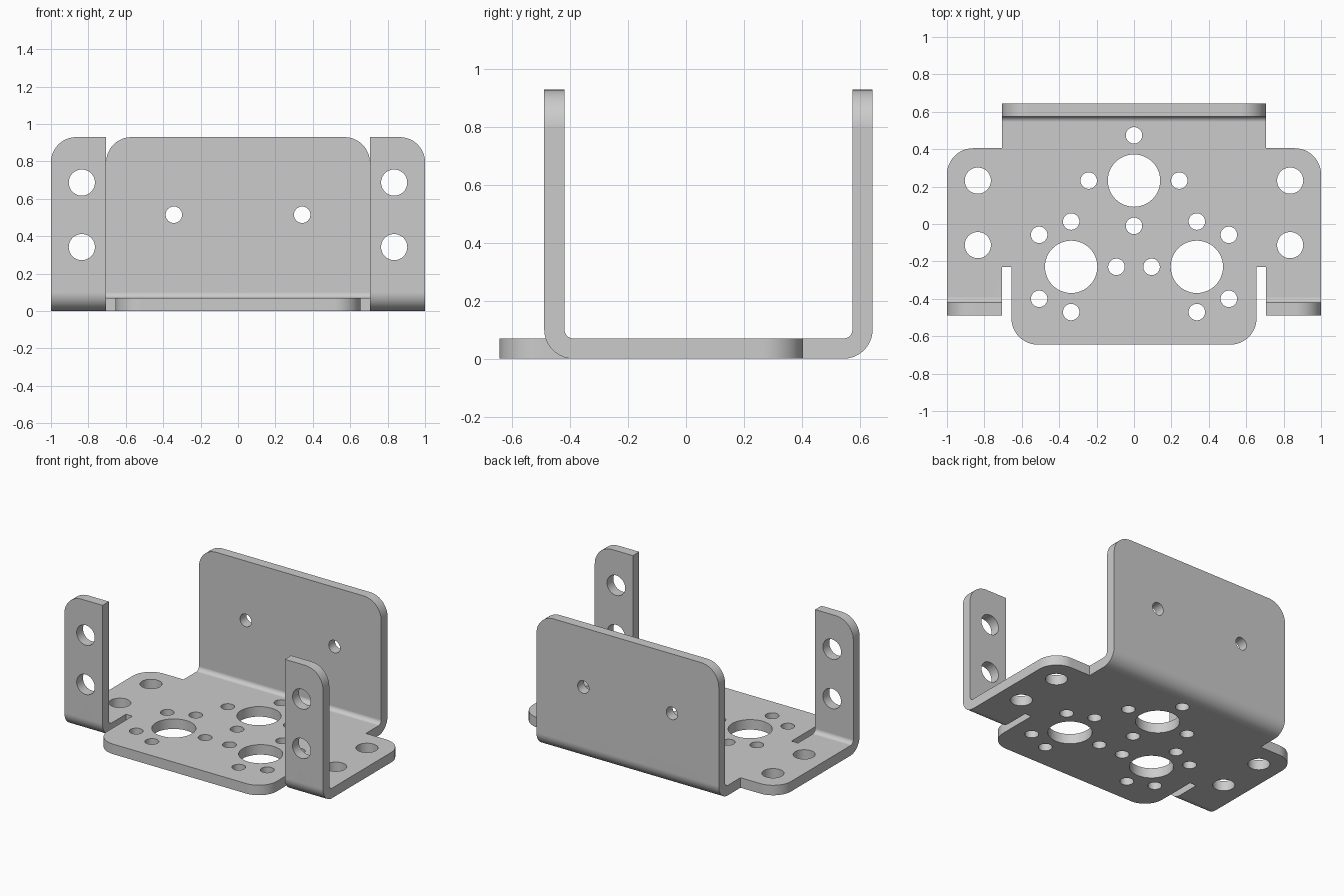
import bpy
import bmesh
from math import sin, cos, pi, radians
from mathutils import Vector

THICK = 0.07        # sheet thickness
BEND = 0.10         # outer bend radius
HEIGHT = 0.93       # height of the upright flanges
FRONT, BACK = -0.39, 0.545   # y where each bend starts
BEND_STEPS = 10

cube = bpy.data.objects.get("Cube")
if cube:
    bpy.data.objects.remove(cube, do_unlink=True)


def circle(x, y, r, n=48):
    return [(x + r * cos(2 * pi * i / n), y + r * sin(2 * pi * i / n)) for i in range(n)]


def rounded(corners, steps=12):
    """Turn (x, y, radius) right-angle corners into an outline with arcs."""
    points = []
    for i, (x, y, r) in enumerate(corners):
        p = Vector((x, y))
        if r == 0:
            points.append(p)
            continue
        a = (Vector(corners[i - 1][:2]) - p).normalized() * r
        b = (Vector(corners[(i + 1) % len(corners)][:2]) - p).normalized() * r
        for k in range(steps + 1):
            t = k / steps * pi / 2
            points.append(p + a * (1 - sin(t)) + b * (1 - cos(t)))
    return points


def add_loop(bm, points):
    verts = [bm.verts.new((p[0], p[1], 0)) for p in points]
    for i, v in enumerate(verts):
        bm.edges.new((verts[i - 1], v))


def fold(co):
    """Bend the flat sheet upward past the front and back bend lines."""
    if co.y > BACK:
        start, side = BACK, 1
    elif co.y < FRONT and abs(co.x) > 0.68:
        start, side = FRONT, -1
    else:
        return co
    d = (co.y - start) * side
    r = BEND - co.z
    if d >= BEND:
        return Vector((co.x, start + side * r, d))
    a = d / BEND * pi / 2
    return Vector((co.x, start + side * r * sin(a), BEND - r * cos(a)))


# Flat pattern: tongue, slot, arm, side and back flange, mirrored in x
half = [
    (0.655, -0.645, 0.14), (0.655, -0.23, 0), (0.705, -0.23, 0),
    (0.705, FRONT - HEIGHT, 0), (1, FRONT - HEIGHT, 0.135),
    (1, 0.405, 0.14), (0.705, 0.405, 0), (0.705, BACK + HEIGHT, 0.135),
]
outline = rounded(half + [(-x, y, r) for x, y, r in reversed(half)])

# Three large holes, each ringed by small screw holes
holes = []
rings = [
    (0, 0.232, (0, 90, 180, 270)),
    (0.336, -0.229, (180, 90, 45, 315, 270)),
    (-0.336, -0.229, (0, 90, 135, 225, 270)),
]
for x, y, angles in rings:
    holes.append((x, y, 0.14))
    for a in map(radians, angles):
        holes.append((x + 0.242 * cos(a), y + 0.242 * sin(a), 0.044))

# Mounting holes in the sides, arms and back flange
for s in (-1, 1):
    for y in (0.232, -0.113, FRONT - 0.342, FRONT - 0.687):
        holes.append((s * 0.835, y, 0.07))
    holes.append((s * 0.343, BACK + 0.515, 0.044))

# Fill the flat sheet
bm = bmesh.new()
add_loop(bm, outline)
for hole in holes:
    add_loop(bm, circle(*hole))
bmesh.ops.triangle_fill(bm, edges=bm.edges[:], use_beauty=True, normal=(0, 0, 1))

# Score the bend lines
for start, side in ((FRONT, -1), (BACK, 1)):
    for i in range(BEND_STEPS + 1):
        y = start + side * BEND * i / BEND_STEPS
        bmesh.ops.bisect_plane(bm, geom=bm.verts[:] + bm.edges[:] + bm.faces[:],
                               dist=1e-5, plane_co=(0, y, 0), plane_no=(0, 1, 0))

# Thicken, then fold
top = bmesh.ops.extrude_face_region(bm, geom=bm.faces[:], use_keep_orig=True)
bmesh.ops.translate(bm, vec=(0, 0, THICK),
                    verts=[g for g in top["geom"] if isinstance(g, bmesh.types.BMVert)])
for v in bm.verts:
    v.co = fold(v.co)
bmesh.ops.recalc_face_normals(bm, faces=bm.faces[:])

mesh = bpy.data.meshes.new("mounting_bracket")
bm.to_mesh(mesh)
bm.free()
bracket = bpy.data.objects.new("mounting_bracket", mesh)
bpy.context.collection.objects.link(bracket)

# Smooth bends and hole walls, flat faces kept flat
for obj in bpy.context.selected_objects:
    obj.select_set(False)
bracket.select_set(True)
bpy.context.view_layer.objects.active = bracket
bpy.ops.object.shade_smooth_by_angle(angle=radians(30))
weighted = bracket.modifiers.new("flat_faces", 'WEIGHTED_NORMAL')
weighted.keep_sharp = True
